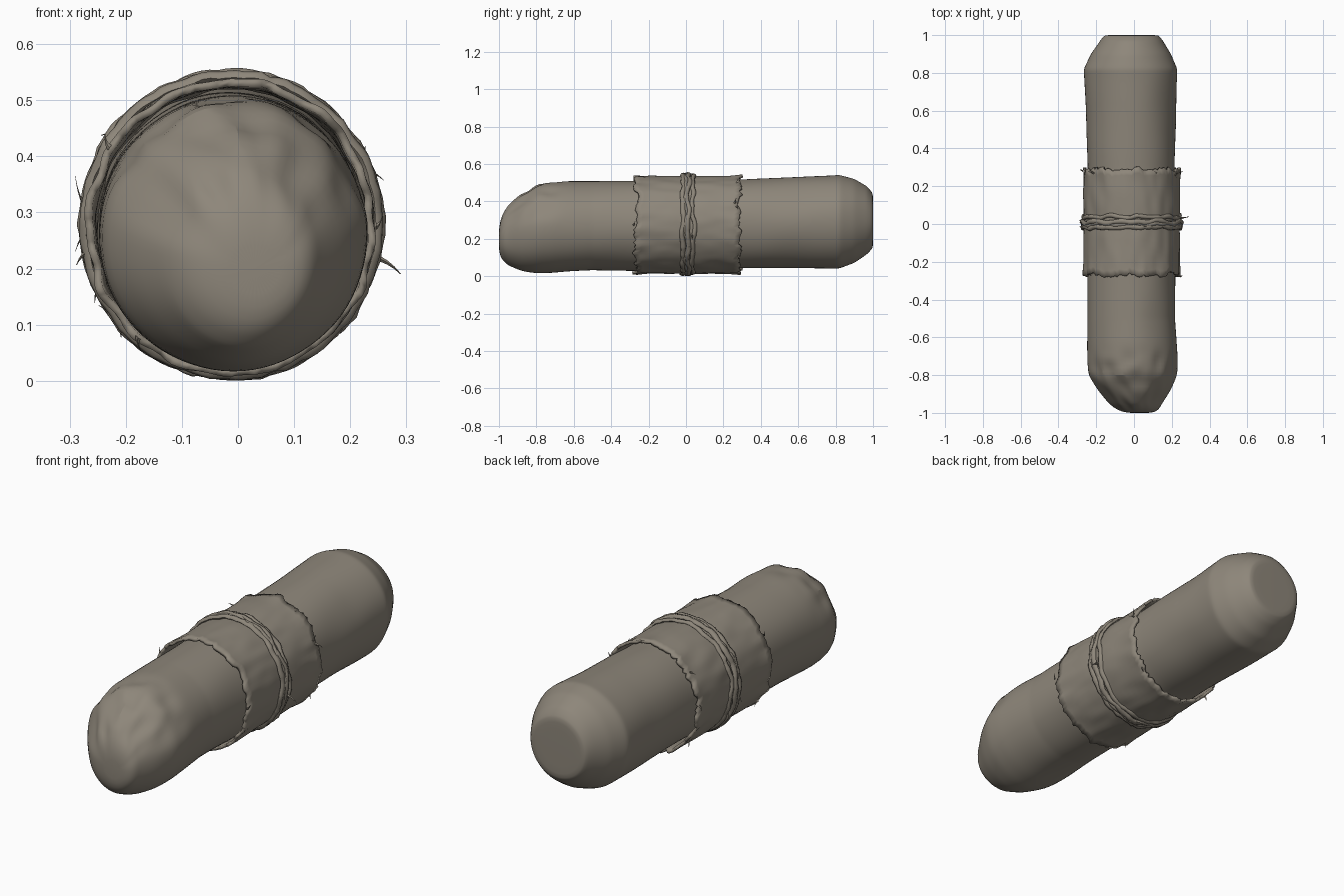
import bpy, bmesh, math, random
from mathutils import Vector, noise

if "Cube" in bpy.data.objects:
    bpy.data.objects.remove(bpy.data.objects["Cube"])

random.seed(4)
TAU = math.tau

mat = bpy.data.materials.new("weathered grey brown")
mat.diffuse_color = (0.27, 0.24, 0.195, 1)
mat.use_nodes = True
mat.node_tree.nodes["Principled BSDF"].inputs["Base Color"].default_value = mat.diffuse_color

# Stations along the bar: y, z low, z high, x low, x high
PROFILE = [
    (-1.0, .13, .27, -.04, .10), (-.985, .09, .33, -.09, .13),
    (-.95, .06, .385, -.135, .15), (-.88, .03, .455, -.195, .195),
    (-.80, .016, .502, -.245, .229), (-.72, .016, .508, -.25, .232),
    (-.5, .031, .508, -.248, .217), (-.2, .03, .512, -.246, .222),
    (.3, .041, .52, -.247, .217), (.6, .041, .532, -.254, .222),
    (.82, .041, .544, -.264, .232), (.9, .072, .52, -.228, .198),
    (.97, .12, .478, -.18, .155), (.997, .15, .445, -.16, .135),
    (1.0, .16, .435, -.15, .125)]


def section(y):
    """Centre x, centre z, radius x, radius z of the bar at y."""
    for a, b in zip(PROFILE, PROFILE[1:]):
        if y <= b[0]:
            t = max(0, (y - a[0]) / (b[0] - a[0]))
            _, zl, zh, xl, xh = [p + (q - p) * t for p, q in zip(a, b)]
            break
    return (xl + xh) / 2, (zl + zh) / 2, (xh - xl) / 2, (zh - zl) / 2


def grid_object(name, rings, caps=False, subsurf=0, thickness=0, angle=50, loop=False):
    """Skin closed rings of points into a tube."""
    bm = bmesh.new()
    vs = [[bm.verts.new(p) for p in r] for r in rings]
    n = len(rings[0])
    pairs = list(zip(vs, vs[1:])) + ([(vs[-1], vs[0])] if loop else [])
    for a, b in pairs:
        for i in range(n):
            j = (i + 1) % n
            bm.faces.new((a[i], a[j], b[j], b[i]))
    if caps:
        for r in (vs[0], vs[-1]):
            c = bm.verts.new(sum((v.co for v in r), Vector()) / n)
            for i in range(n):
                bm.faces.new((r[i], r[(i + 1) % n], c))
    bmesh.ops.recalc_face_normals(bm, faces=bm.faces)
    me = bpy.data.meshes.new(name)
    bm.to_mesh(me)
    bm.free()
    me.materials.append(mat)
    ob = bpy.data.objects.new(name, me)
    bpy.context.collection.objects.link(ob)
    if thickness:
        m = ob.modifiers.new("thickness", 'SOLIDIFY')
        m.thickness, m.offset = thickness, -1
    if subsurf:
        m = ob.modifiers.new("smooth", 'SUBSURF')
        m.levels = m.render_levels = subsurf
    bpy.ops.object.select_all(action='DESELECT')
    bpy.context.view_layer.objects.active = ob
    ob.select_set(True)
    bpy.ops.object.shade_smooth_by_angle(angle=math.radians(angle))
    return ob


# Rounded bar with a chipped upper front end
ys = sorted({p[0] for p in PROFILE} | {round(-.96 + .04 * i, 3) for i in range(49)})
rings = []
for y in ys:
    cx, cz, rx, rz = section(y)
    ring = []
    for i in range(40):
        a = TAU * i / 40
        c, s = math.cos(a), math.sin(a)
        wob = .005 * noise.noise(Vector((c * 1.5, y * 4, s * 1.5)))
        chip = max(0, min(1, (-.66 - y) / .12)) * max(0, min(1, (s - .15) * 2))
        dent = chip * .075 * abs(noise.noise(Vector((c * 2.6 + 5, y * 9, s * 2.6))))
        k = 1 + (wob - dent) / .25
        ring.append((cx + rx * k * c, y, cz + rz * k * s))
    rings.append(ring)
grid_object("bar", rings, caps=True, subsurf=1)

# Torn wrapping around the middle
N, ROWS = 120, 18
WX, WZ = -.012, .275
edge = [[.275 + .022 * noise.noise(Vector((math.cos(TAU * i / N) * 3, k * 7, math.sin(TAU * i / N) * 3)))
         + random.uniform(-.005, .012) for i in range(N)] for k in (0, 1)]
rings = []
for r in range(ROWS + 1):
    t = r / ROWS * 2 - 1
    ring = []
    for i in range(N):
        a = TAU * i / N
        c, s = math.cos(a), math.sin(a)
        y = t * (edge[0][i] if t < 0 else edge[1][i]) + .01
        fold = noise.noise(Vector((c * 5, y * 9, s * 5)))
        flare = max(0, abs(t) - .8) / .2
        rad = .259 + .005 * fold * (1 + flare) + .003 * flare - .004 * math.exp(-(t / .15) ** 2)
        ring.append((WX + rad * c * .985, y, max(.004, WZ + rad * s * 1.01)))
    rings.append(ring)
grid_object("torn_wrap", rings, thickness=.014)


# Cord strands wound round the wrapping
def strand(name, y0, radius, thick, seed):
    rings = []
    for i in range(110):
        a = TAU * i / 110
        c, s = math.cos(a), math.sin(a)
        p = Vector((c * 4, s * 4, seed))
        y = y0 + .012 * noise.noise(p) + .004 * math.sin(9 * a + seed)
        rad = radius + .005 * noise.noise(p * 2)
        th = thick * (1 + .3 * noise.noise(p * 3))
        ring = []
        for j in range(7):
            b = TAU * j / 7
            q = rad + th * .75 * math.cos(b)
            ring.append((WX + q * c * .985, y + th * math.sin(b), max(.001, WZ + .003 + q * s * 1.005)))
        rings.append(ring)
    grid_object(name, rings, angle=60, loop=True)


for k, (y0, rad, th) in enumerate([(-.016, .264, .014), (.012, .266, .014), (.036, .261, .012), (0, .268, .009)]):
    strand(f"cord_strand_{k + 1}", y0, rad, th, k * 3.7 + 1)


# Loose frayed threads: angle in degrees, y, length, bend
def fray(name, deg, y, length, bend, thick=.006):
    a = math.radians(deg)
    out = Vector((math.cos(a), 0, math.sin(a)))
    tan = Vector((-math.sin(a), 0, math.cos(a)))
    start = Vector((WX, y, WZ)) + out * .258
    rings = []
    for k in range(5):
        t = k / 4
        p = start + out * length * t + tan * bend * t * t + Vector((0, .008 * t, 0))
        w = thick * (1 - .85 * t)
        rings.append([p + tan * w * math.cos(b) + Vector((0, w * math.sin(b), 0))
                      for b in (0, TAU / 4, TAU / 2, TAU * .75)])
    grid_object(name, rings, caps=True)


FRAYS = [(-12, .03, .055, -.02), (22, .27, .025, -.025), (27, .26, .02, .02),
         (172, 0, .03, -.05), (183, .01, .022, .03), (190, -.02, .026, .02),
         (205, .03, .02, .02), (215, -.02, .016, -.02), (222, .27, .02, .015),
         (141, .27, .025, .02), (147, -.27, .02, -.015), (98, .01, .018, -.02),
         (60, .27, .012, .02), (230, -.28, .015, .02), (-40, .28, .014, -.02),
         (176, .28, .016, .015), (0, -.28, .012, .02)]
for k, f in enumerate(FRAYS):
    fray(f"frayed_thread_{k + 1}", *f)
